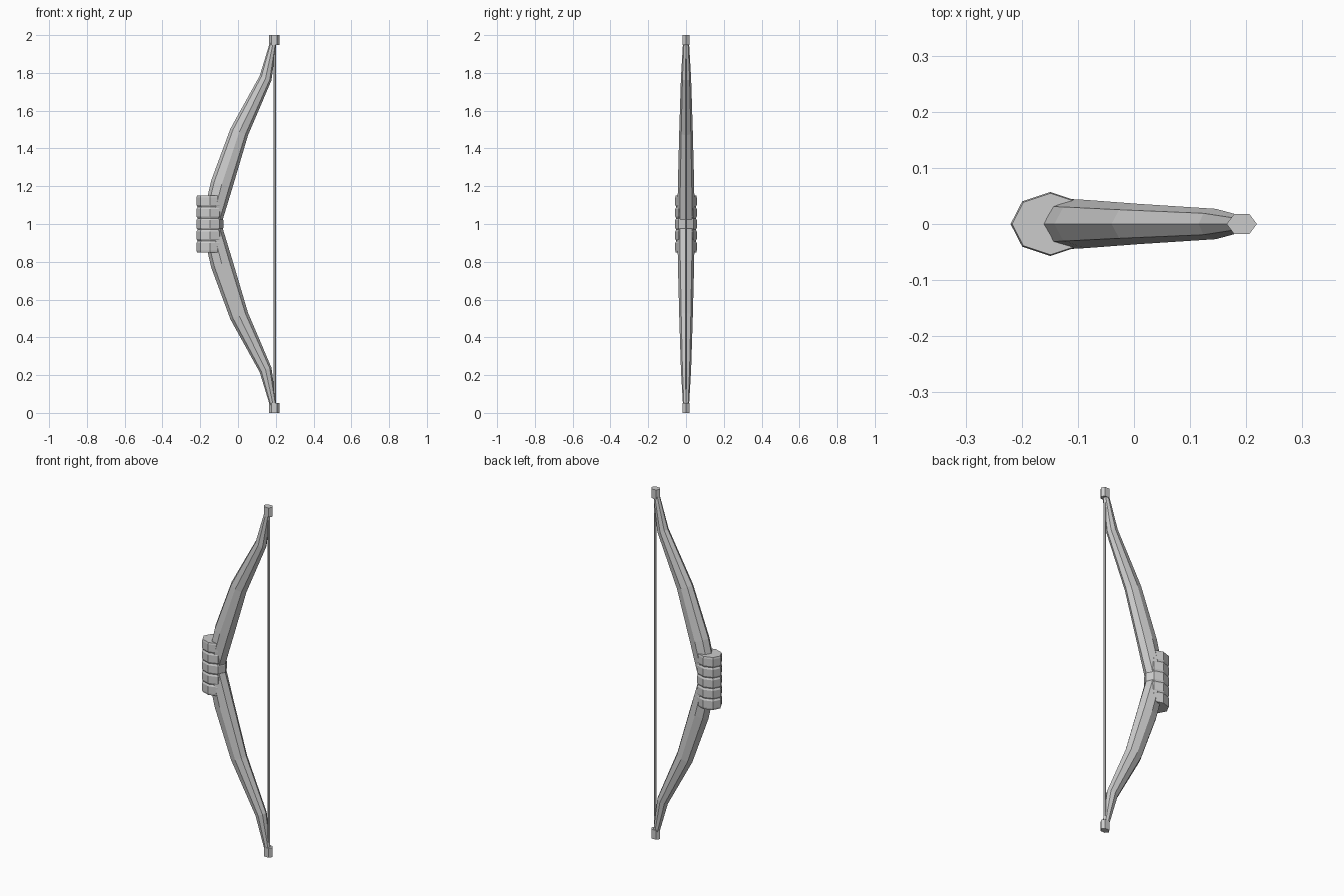
import bpy, bmesh
from math import cos, sin, pi

if "Cube" in bpy.data.objects:
    bpy.data.objects.remove(bpy.data.objects["Cube"])


def loft(name, rings, sides):
    """Skin rings given as (left x, left z, right x, right z, half depth)."""
    bm = bmesh.new()
    loops = []
    for lx, lz, rx, rz, h in rings:
        loop = []
        for i in range(sides):
            a = 2 * pi * i / sides
            t = (1 + cos(a)) / 2
            y = sin(a) * h / max(sin(2 * pi * k / sides) for k in range(sides))
            loop.append(bm.verts.new((lx + (rx - lx) * t, y, lz + (rz - lz) * t)))
        loops.append(loop)
    for a, b in zip(loops, loops[1:]):
        for i in range(sides):
            j = (i + 1) % sides
            bm.faces.new((a[i], a[j], b[j], b[i]))
    bm.faces.new(loops[0])
    bm.faces.new(loops[-1])
    bmesh.ops.recalc_face_normals(bm, faces=bm.faces)
    mesh = bpy.data.meshes.new(name)
    bm.to_mesh(mesh)
    bm.free()
    ob = bpy.data.objects.new(name, mesh)
    bpy.context.collection.objects.link(ob)
    return ob


def flat_ring(cx, z, rx, ry):
    return (cx - rx, z, cx + rx, z, ry)


def flip(rings):
    return [(lx, 2 - lz, rx, 2 - rz, h) for lx, lz, rx, rz, h in rings]


# limbs: octagonal, tapering and curving toward the tips
limb = [
    (-0.195, 1.00, -0.088, 1.00, 0.046),
    (-0.142, 1.23, -0.030, 1.19, 0.043),
    (-0.040, 1.505, 0.053, 1.47, 0.036),
    (0.115, 1.785, 0.177, 1.76, 0.027),
    (0.170, 1.965, 0.203, 1.955, 0.016),
]
loft("upper_limb", limb, 8)
loft("lower_limb", flip(limb), 8)

# tips: small hexagonal caps
tip = [flat_ring(0.192, 1.947, 0.027, 0.018), flat_ring(0.192, 2.0, 0.027, 0.018)]
loft("upper_tip", tip, 6)
loft("lower_tip", flip(tip), 6)

# grip: octagonal handle with five raised wraps
grip = []
for i in range(5):
    z = 0.88 + i * 0.06
    for dz, s in ((-0.03, 0.91), (-0.02, 1.0), (0.02, 1.0), (0.03, 0.91)):
        if i and dz == -0.03:
            continue
        if (i == 0 and dz == -0.03) or (i == 4 and dz == 0.03):
            s = 0.96
        grip.append(flat_ring(-0.149, z + dz, 0.071 * s, 0.057 * s))
loft("grip", grip, 8)

# string
loft("string", [flat_ring(0.194, 0.04, 0.007, 0.006), flat_ring(0.194, 1.96, 0.007, 0.006)], 6)
